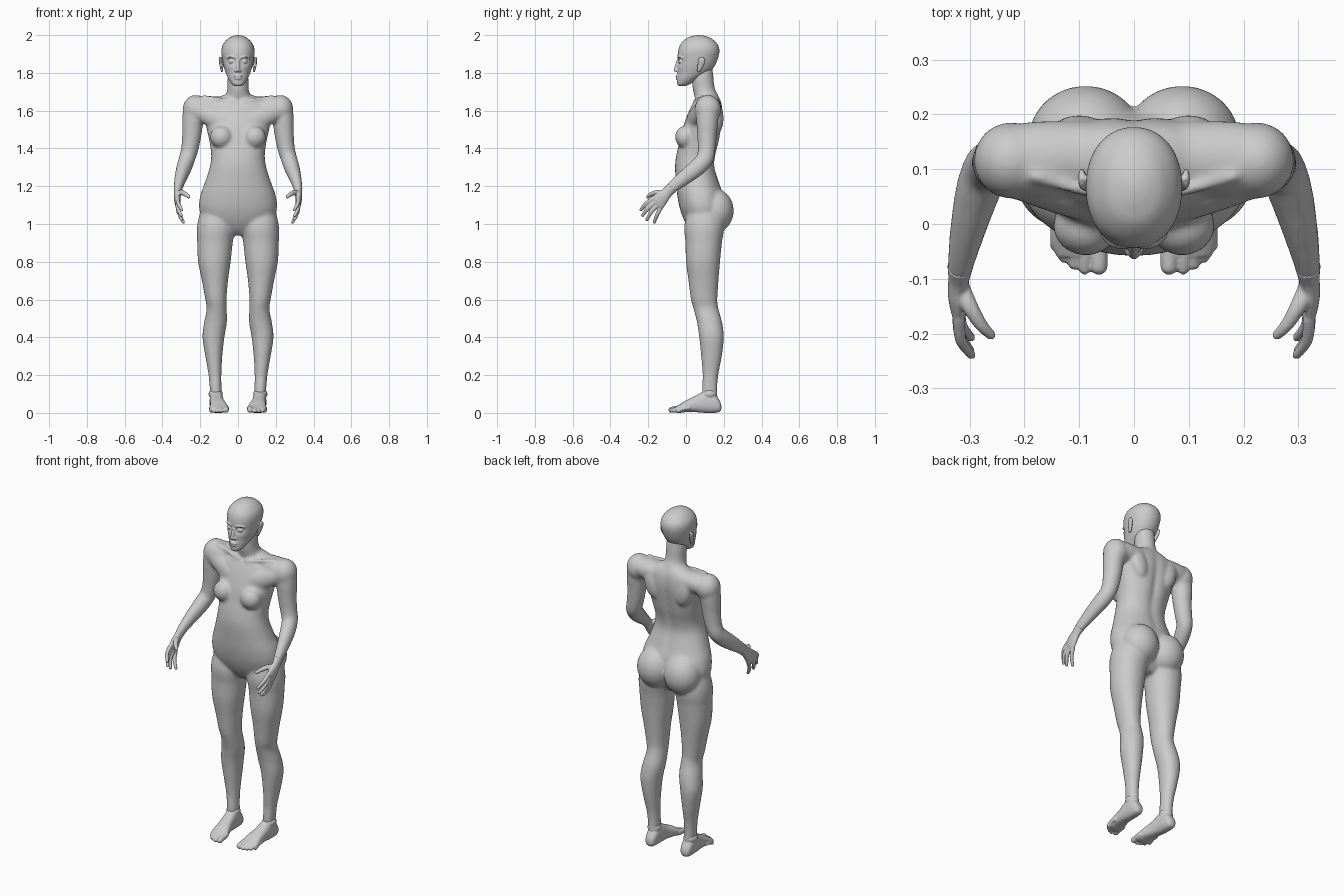
import bpy, bmesh, math
from mathutils import Vector, Matrix


def spline(rows, k=6):
    # Catmull-Rom through rows of numbers
    out = []
    for i in range(len(rows) - 1):
        a, b, c, d = rows[max(i - 1, 0)], rows[i], rows[i + 1], rows[min(i + 2, len(rows) - 1)]
        for s in range(k):
            t = s / k
            out.append([0.5 * (2 * q + (r - p) * t + (2 * p - 5 * q + 4 * r - w) * t * t
                               + (3 * q - p - 3 * r + w) * t ** 3)
                        for p, q, r, w in zip(a, b, c, d)])
    out.append(list(rows[-1]))
    return out


def loft(bm, rings, n=40, power=2.0):
    # skin closed rings given as (centre, u axis, v axis)
    def f(x):
        return math.copysign(abs(x) ** (2 / power), x)
    loops, angles = [], [2 * math.pi * i / n for i in range(n)]
    for c, u, v in rings:
        loops.append([bm.verts.new(c + u * f(math.cos(a)) + v * f(math.sin(a))) for a in angles])
    for A, B in zip(loops, loops[1:]):
        for i in range(n):
            j = (i + 1) % n
            bm.faces.new((A[i], A[j], B[j], B[i]))
    bm.faces.new(loops[0][::-1])
    bm.faces.new(loops[-1])
    return [v for l in loops for v in l]


def column(bm, rows, power=2.0):
    # horizontal slices: z, centre x, half width, front y, back y
    return loft(bm, [(Vector((x, (f + b) / 2, z)), Vector((w, 0, 0)), Vector((0, (b - f) / 2, 0)))
                     for z, x, w, f, b in spline(rows)], power=power)


def tube(bm, rows, ref=(1, 0, 0), tip=False, n=24):
    # path points: x, y, z, radius along ref, other radius
    pts, ref = spline(rows), Vector(ref)
    rings = []
    for i, p in enumerate(pts):
        t = (Vector(pts[min(i + 1, len(pts) - 1)][:3]) - Vector(pts[max(i - 1, 0)][:3])).normalized()
        u = (ref - t * ref.dot(t)).normalized()
        rings.append((Vector(p[:3]), u * p[3], t.cross(u) * p[4]))
    loft(bm, rings, n)
    if tip:
        blob(bm, rows[-1][:3], [rows[-1][3]] * 3)


def blob(bm, c, r, tilt=0):
    m = Matrix.Translation(c) @ Matrix.Rotation(tilt, 4, 'Y') @ Matrix.Diagonal((*r, 1))
    bmesh.ops.create_uvsphere(bm, u_segments=24, v_segments=16, radius=1, matrix=m)


def dent(verts, c, size, push):
    for v in verts:
        d = sum(((v.co[i] - c[i]) / size[i]) ** 2 for i in range(3))
        v.co.y += push * math.exp(-d)


def mirror(bm):
    dup = bmesh.ops.duplicate(bm, geom=bm.verts[:] + bm.edges[:] + bm.faces[:])['geom']
    for v in dup:
        if isinstance(v, bmesh.types.BMVert):
            v.co.x *= -1


def finish(name, bm, voxel, smooth):
    # fuse overlapping shells into one smooth skin
    bmesh.ops.recalc_face_normals(bm, faces=bm.faces[:])
    me = bpy.data.meshes.new(name)
    bm.to_mesh(me)
    bm.free()
    ob = bpy.data.objects.new(name, me)
    bpy.context.collection.objects.link(ob)
    r = ob.modifiers.new("fuse", 'REMESH')
    r.mode, r.voxel_size, r.use_smooth_shade = 'VOXEL', voxel, True
    s = ob.modifiers.new("soften", 'SMOOTH')
    s.factor, s.iterations = 0.5, smooth


# body: legs
bm = bmesh.new()
column(bm, [(1.13, .11, .07, .03, .16), (1.0, .115, .1, -.008, .2), (.9, .122, .094, -.003, .19),
            (.8, .125, .086, 0, .18), (.7, .122, .069, .013, .172), (.6, .117, .056, .026, .166),
            (.55, .113, .053, .04, .172), (.48, .119, .06, .058, .191), (.4, .13, .058, .07, .2),
            (.3, .128, .045, .08, .19), (.2, .122, .034, .088, .171), (.12, .118, .031, .085, .166),
            (.05, .115, .028, .09, .17)], 2.1)
# body: buttocks, breasts, shoulder blades, deltoids
blob(bm, (.088, .155, 1.07), (.105, .098, .115))
blob(bm, (.088, -.003, 1.46), (.06, .055, .06))
blob(bm, (.1, .165, 1.56), (.05, .034, .085), .25)
blob(bm, (.225, .116, 1.607), (.068, .07, .076))
# body: shoulder girdle, collar bone, chest edge
tube(bm, [(.0, .125, 1.61, .06, .055), (.1, .122, 1.618, .066, .057), (.17, .118, 1.618, .07, .06),
          (.22, .116, 1.615, .066, .062)], ref=(0, 1, 0))
tube(bm, [(.02, .045, 1.645, .011, .011), (.09, .06, 1.66, .01, .01), (.19, .09, 1.672, .012, .012)],
     ref=(0, 1, 0))
tube(bm, [(.07, .04, 1.54, .04, .06), (.14, .06, 1.57, .04, .055), (.21, .09, 1.6, .045, .05)],
     ref=(0, 1, 0))
# body: arms
tube(bm, [(.232, .115, 1.61, .06, .062), (.24, .113, 1.54, .056, .058), (.245, .111, 1.47, .051, .052),
          (.255, .109, 1.4, .046, .047), (.27, .1, 1.345, .043, .046), (.285, .06, 1.3, .041, .046),
          (.301, 0, 1.252, .034, .041), (.314, -.06, 1.205, .026, .033),
          (.32, -.1, 1.17, .02, .028)])
mirror(bm)
# body: torso with spine groove
torso = column(bm, [(.94, 0, .06, .05, .14), (.97, 0, .12, .02, .165), (1.02, 0, .18, -.01, .19),
                    (1.08, 0, .206, -.032, .205), (1.15, 0, .2, -.046, .2), (1.22, 0, .175, -.053, .177),
                    (1.3, 0, .15, -.058, .154), (1.36, 0, .142, -.052, .158), (1.43, 0, .15, -.036, .176),
                    (1.5, 0, .165, -.02, .188), (1.57, 0, .178, .004, .196), (1.63, 0, .17, .032, .192),
                    (1.665, 0, .12, .062, .18), (1.685, 0, .07, .08, .165)], 2.2)
dent(torso, (0, .19, 1.42), (.025, .06, .22), -.014)
column(bm, [(1.61, 0, .1, .06, .185), (1.655, 0, .083, .05, .18), (1.685, 0, .064, .042, .168),
            (1.72, 0, .056, .035, .152), (1.78, 0, .055, .032, .145), (1.83, 0, .05, .045, .14)])
finish("body", bm, .008, 9)

# head: ears and facial features
bm = bmesh.new()
tube(bm, [(.084, .065, 1.805, .006, .008), (.09, .075, 1.835, .007, .016), (.095, .082, 1.865, .007, .02),
          (.095, .083, 1.882, .005, .012)], tip=True)
blob(bm, (.034, -.028, 1.86), (.016, .013, .011))
blob(bm, (.009, -.05, 1.811), (.009, .009, .007))
tube(bm, [(.012, -.039, 1.879, .007, .006), (.036, -.037, 1.886, .007, .005), (.058, -.018, 1.879, .007, .005)],
     ref=(0, 1, 0))
mirror(bm)
# head: skull with eye sockets, nose, lips
skull = column(bm, [(1.73, 0, .018, -.038, -.005), (1.742, 0, .034, -.047, .025), (1.77, 0, .052, -.046, .07),
                    (1.8, 0, .065, -.044, .12), (1.83, 0, .075, -.046, .148), (1.87, 0, .083, -.045, .167),
                    (1.915, 0, .088, -.042, .177), (1.95, 0, .08, -.03, .168), (1.98, 0, .055, -.002, .138),
                    (1.994, 0, .03, .03, .105), (2.0, 0, .008, .058, .076)], 2.15)
for s in (-1, 1):
    dent(skull, (s * .034, -.035, 1.86), (.021, .04, .016), .016)
tube(bm, [(0, -.04, 1.868, .008, .008), (0, -.049, 1.84, .009, .009), (0, -.055, 1.816, .01, .01)], tip=True)
blob(bm, (0, -.045, 1.783), (.024, .011, .006))
blob(bm, (0, -.044, 1.771), (.021, .011, .007))
finish("head", bm, .004, 4)

# hands
bm = bmesh.new()
tube(bm, [(.317, -.075, 1.192, .024, .031), (.32, -.1, 1.167, .019, .029), (.322, -.125, 1.142, .018, .037),
          (.32, -.15, 1.115, .015, .042), (.317, -.16, 1.106, .011, .038)])
fingers = [((.32, -.172, 1.138), (.316, -.212, 1.108), (.297, -.239, 1.075)),
           ((.321, -.16, 1.12), (.318, -.202, 1.082), (.3, -.23, 1.045)),
           ((.32, -.146, 1.105), (.315, -.184, 1.063), (.298, -.207, 1.023)),
           ((.317, -.13, 1.092), (.309, -.153, 1.049), (.289, -.168, 1.009))]
for f in fingers:
    tube(bm, [(*p, r, r) for p, r in zip(f, (.0115, .0105, .0085))], tip=True)
tube(bm, [(.318, -.115, 1.158, .016, .018), (.3, -.15, 1.166, .014, .015), (.28, -.183, 1.158, .012, .012),
          (.261, -.203, 1.144, .009, .009)], ref=(0, 0, 1), tip=True)
mirror(bm)
finish("hands", bm, .004, 3)

# feet: y, centre x, half width, bottom z, top z
bm = bmesh.new()
loft(bm, [(Vector((x, y, (b + t) / 2)), Vector((w, 0, 0)), Vector((0, 0, (t - b) / 2)))
          for y, x, w, b, t in spline([(.187, .115, .01, .02, .04), (.178, .115, .026, .006, .065),
                                       (.15, .115, .034, 0, .1), (.1, .114, .036, 0, .115),
                                       (.05, .11, .038, .004, .09), (0, .103, .045, .004, .066),
                                       (-.035, .1, .051, 0, .044), (-.06, .097, .044, .003, .03)])], power=2.4)
blob(bm, (.118, .125, .1), (.038, .04, .03))
for x, tip, r in ((.064, -.077, .016), (.09, -.081, .0115), (.109, -.073, .011), (.127, -.061, .0105),
                  (.143, -.04, .01)):
    tube(bm, [(x, tip + .06, .026, r, r), (x, tip + .025, .022, r, r * .9), (x, tip, r, r, r)], tip=True)
mirror(bm)
finish("feet", bm, .004, 3)
